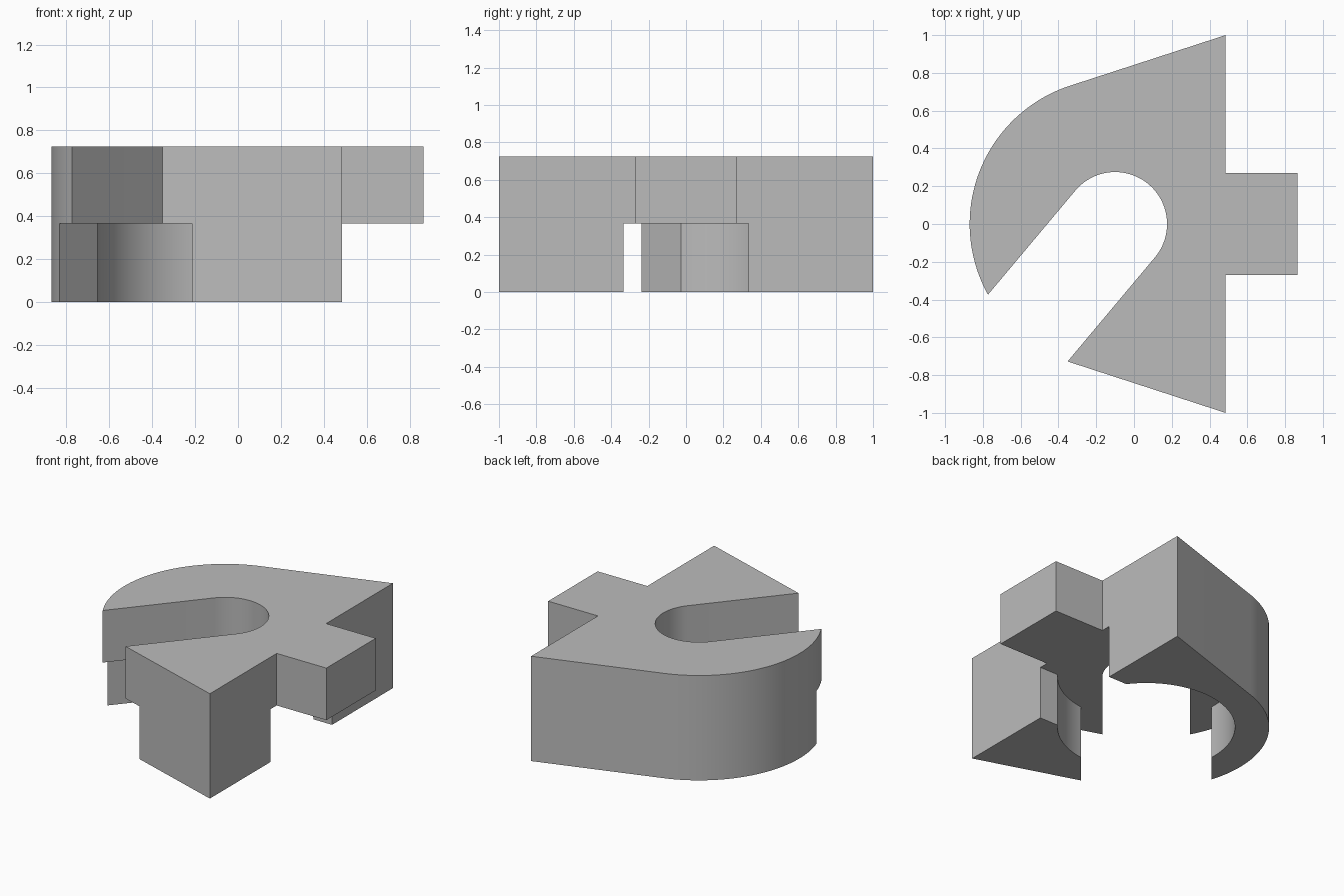
import bpy
import bmesh
from math import radians, degrees, atan2, sqrt, cos, sin

cube = bpy.data.objects.get("Cube")
if cube:
    bpy.data.objects.remove(cube, do_unlink=True)

CX = -0.10              # shared centre of all the arcs
SLOT = radians(50)      # direction in which the slot runs
HEIGHT, STEP = 0.725, 0.365

grey = bpy.data.materials.new("plain_grey")
grey.use_nodes = True
COLOUR = (0.5, 0.5, 0.5, 1)
grey.diffuse_color = COLOUR
grey.node_tree.nodes["Principled BSDF"].inputs["Base Color"].default_value = COLOUR


def arc(radius, start, end, steps=48):
    """Points on an arc about the shared centre."""
    return [(CX + radius * cos(start + (end - start) * i / steps),
             radius * sin(start + (end - start) * i / steps)) for i in range(steps + 1)]


def slot_point(along, across):
    """Point in the slot's own frame; positive across is to its left."""
    return (CX + along * cos(SLOT) - across * sin(SLOT),
            along * sin(SLOT) + across * cos(SLOT))


def angle_of(point):
    return atan2(point[1], point[0] - CX)


def prism(name, outline, bottom, top):
    bm = bmesh.new()
    face = bm.faces.new([bm.verts.new((x, y, bottom)) for x, y in outline])
    grown = bmesh.ops.extrude_face_region(bm, geom=[face])
    for v in grown["geom"]:
        if isinstance(v, bmesh.types.BMVert):
            v.co.z = top
    bmesh.ops.recalc_face_normals(bm, faces=bm.faces)
    mesh = bpy.data.meshes.new(name)
    bm.to_mesh(mesh)
    bm.free()
    mesh.materials.append(grey)
    obj = bpy.data.objects.new(name, mesh)
    bpy.context.collection.objects.link(obj)
    return obj


# Body outline: rounded jaw, straight flanks, tab and round-ended slot
OUTER, INNER = 0.77, 0.275
tip_along = -sqrt(OUTER ** 2 - INNER ** 2)
left_tip, right_tip = slot_point(tip_along, INNER), slot_point(tip_along, -INNER)
tangent = radians(108.2)
flank = [(0.485, -1), (0.485, -0.27), (0.865, -0.27)]
outline = [right_tip] + flank + [(x, -y) for x, y in reversed(flank)]
outline += arc(OUTER, tangent, angle_of(left_tip) + radians(360))
outline += arc(INNER, SLOT + radians(90), SLOT - radians(90))
body = prism("slotted_body", outline, 0, HEIGHT)

# Recess under the body: bore, wider slot and straight channel below the tab
BORE, WIDE, CHANNEL = 0.556, 0.409, 0.335
mouth = -sqrt(BORE ** 2 - WIDE ** 2)
exit_x = sqrt(BORE ** 2 - CHANNEL ** 2)
side = atan2(CHANNEL, exit_x)
recess = [(1.2, -CHANNEL), (1.2, CHANNEL)]
recess += arc(BORE, side, angle_of(slot_point(mouth, WIDE)) + radians(360))
recess += [slot_point(-1.5, WIDE), slot_point(-1.5, -WIDE)]
recess += arc(BORE, angle_of(slot_point(mouth, -WIDE)), -side, 24)
cutter = prism("recess_cutter", recess, -0.2, STEP)
cutter.hide_render = True

# Cut the recess, then discard the cutter
cut = body.modifiers.new("recess", 'BOOLEAN')
cut.operation = 'DIFFERENCE'
cut.solver = 'EXACT'
cut.object = cutter
bpy.ops.object.select_all(action='DESELECT')
body.select_set(True)
bpy.context.view_layer.objects.active = body
bpy.ops.object.modifier_apply(modifier=cut.name)
bpy.data.objects.remove(cutter, do_unlink=True)
bpy.ops.object.shade_smooth_by_angle(angle=radians(30))
